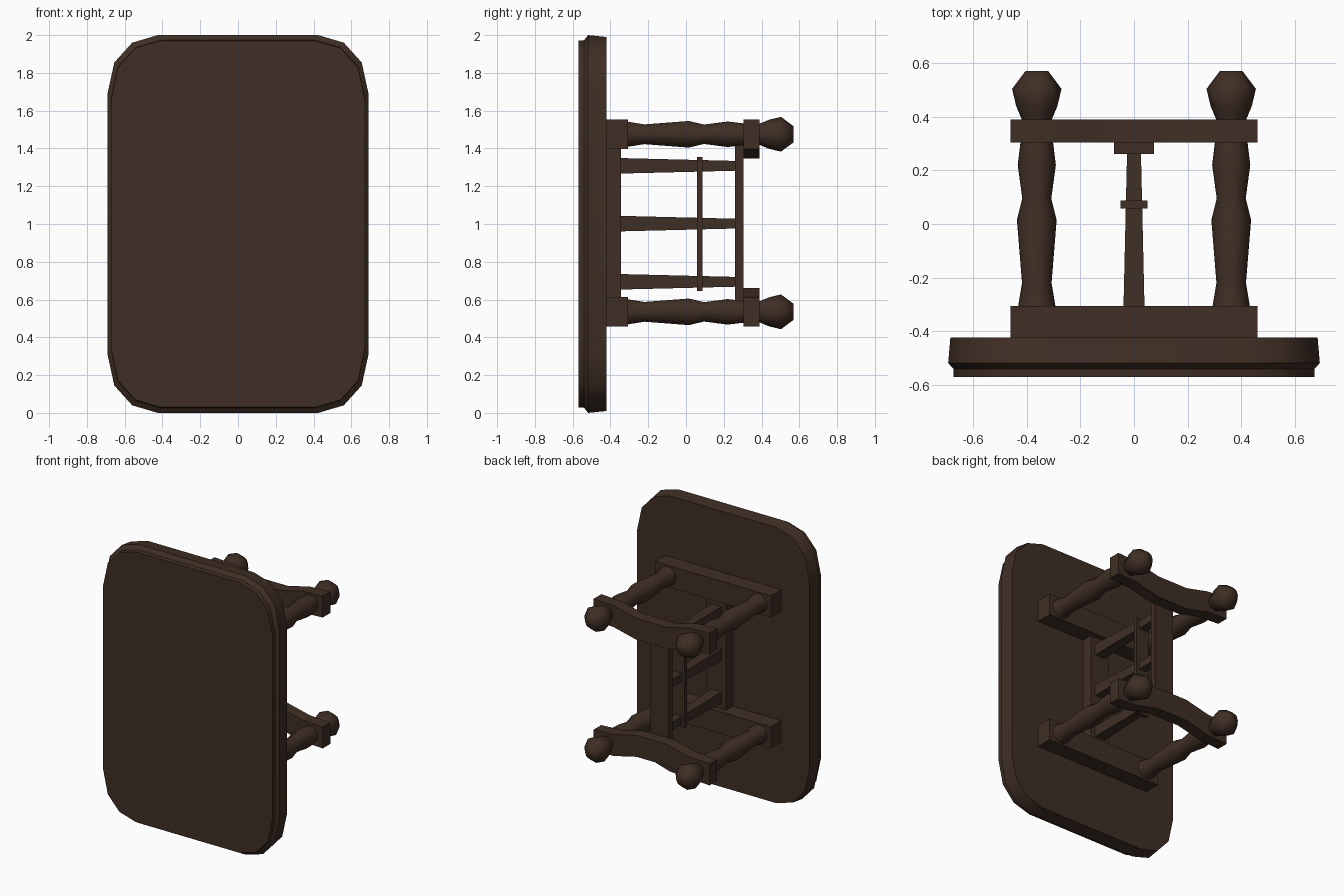
import bpy, bmesh, math

if "Cube" in bpy.data.objects:
    bpy.data.objects.remove(bpy.data.objects["Cube"])

wood = bpy.data.materials.new("dark brown wood")
wood.diffuse_color = (0.050, 0.028, 0.018, 1)
wood.use_nodes = True
wood.node_tree.nodes["Principled BSDF"].inputs["Base Color"].default_value = wood.diffuse_color


def loft(name, rings, smooth=None):
    """Skin a list of equal-length point rings and cap both ends."""
    bm = bmesh.new()
    rows = [[bm.verts.new(p) for p in ring] for ring in rings]
    n = len(rows[0])
    for a, b in zip(rows, rows[1:]):
        for i in range(n):
            j = (i + 1) % n
            bm.faces.new((a[i], a[j], b[j], b[i]))
    bm.faces.new(rows[0])
    bm.faces.new(rows[-1])
    bmesh.ops.recalc_face_normals(bm, faces=bm.faces)
    me = bpy.data.meshes.new(name)
    bm.to_mesh(me)
    bm.free()
    me.materials.append(wood)
    ob = bpy.data.objects.new(name, me)
    bpy.context.collection.objects.link(ob)
    if smooth:
        bpy.ops.object.select_all(action='DESELECT')
        ob.select_set(True)
        bpy.context.view_layer.objects.active = ob
        bpy.ops.object.shade_smooth_by_angle(angle=math.radians(smooth))
    return ob


def rect(y, hx, z0, z1):
    return [(-hx, y, z0), (hx, y, z0), (hx, y, z1), (-hx, y, z1)]


def box(name, hx, y0, y1, z0, z1):
    return loft(name, [rect(y0, hx, z0, z1), rect(y1, hx, z0, z1)])


def turned(name, x, z, profile, sides):
    """Turned piece along y from (y, radius) pairs."""
    ang = [2 * math.pi * i / sides for i in range(sides)]
    return loft(name, [[(x + r * math.cos(a), y, z + r * math.sin(a)) for a in ang]
                       for y, r in profile], 60)


# table top: rounded rectangle with a stepped front edge
corner = [(0.425, 1.0), (0.56, 0.96), (0.655, 0.855), (0.692, 0.685)]
outline = (corner + [(x, -z) for x, z in reversed(corner)]
           + [(-x, -z) for x, z in corner] + [(-x, z) for x, z in reversed(corner)])
steps = [(-0.57, 0.97, 0.97), (-0.54, 0.97, 0.973), (-0.518, 1, 1), (-0.422, 0.988, 0.99)]
loft("table_top", [[(x * sx, y, 1 + z * sz) for x, z in outline]
                   for y, sx, sz in steps], 35)

# turned legs and bun feet
leg_profile = [(-0.31, 0.07), (-0.22, 0.055), (0.015, 0.074), (0.095, 0.054),
               (0.22, 0.071), (0.31, 0.06)]
foot_profile = [(0.38, 0.052), (0.44, 0.077), (0.503, 0.092), (0.57, 0.042)]

for label, z, s in (("upper", 1.475, -1), ("lower", 0.535, 1)):
    box(label + "_top_rail", 0.46, -0.424, -0.306, z - 0.078, z + 0.078)
    # foot bar bowed towards the middle of the table
    bar = []
    for x, d in ((-0.46, 0), (-0.3, 0.008), (-0.12, 0.05),
                 (0.12, 0.05), (0.3, 0.008), (0.46, 0)):
        c = z + s * d
        bar.append([(x, 0.304, c - 0.077), (x, 0.39, c - 0.077),
                    (x, 0.39, c + 0.077), (x, 0.304, c + 0.077)])
    loft(label + "_foot_bar", bar)
    for side, x in (("left", -0.362), ("right", 0.362)):
        turned(f"{label}_{side}_leg", x, z, leg_profile, 10)
        turned(f"{label}_{side}_foot", x, z, foot_profile, 8)

# centre stretcher frame
box("top_stretcher", 0.077, -0.424, -0.345, 0.60, 1.41)
box("foot_stretcher", 0.075, 0.26, 0.304, 0.59, 1.42)
box("middle_strip", 0.05, 0.058, 0.087, 0.645, 1.355)

# tapered slats
for i, z in enumerate((0.694, 1.002, 1.308)):
    loft(f"slat_{i + 1}", [rect(-0.345, 0.04, z - 0.041, z + 0.041),
                           rect(0.26, 0.026, z - 0.026, z + 0.026)])
